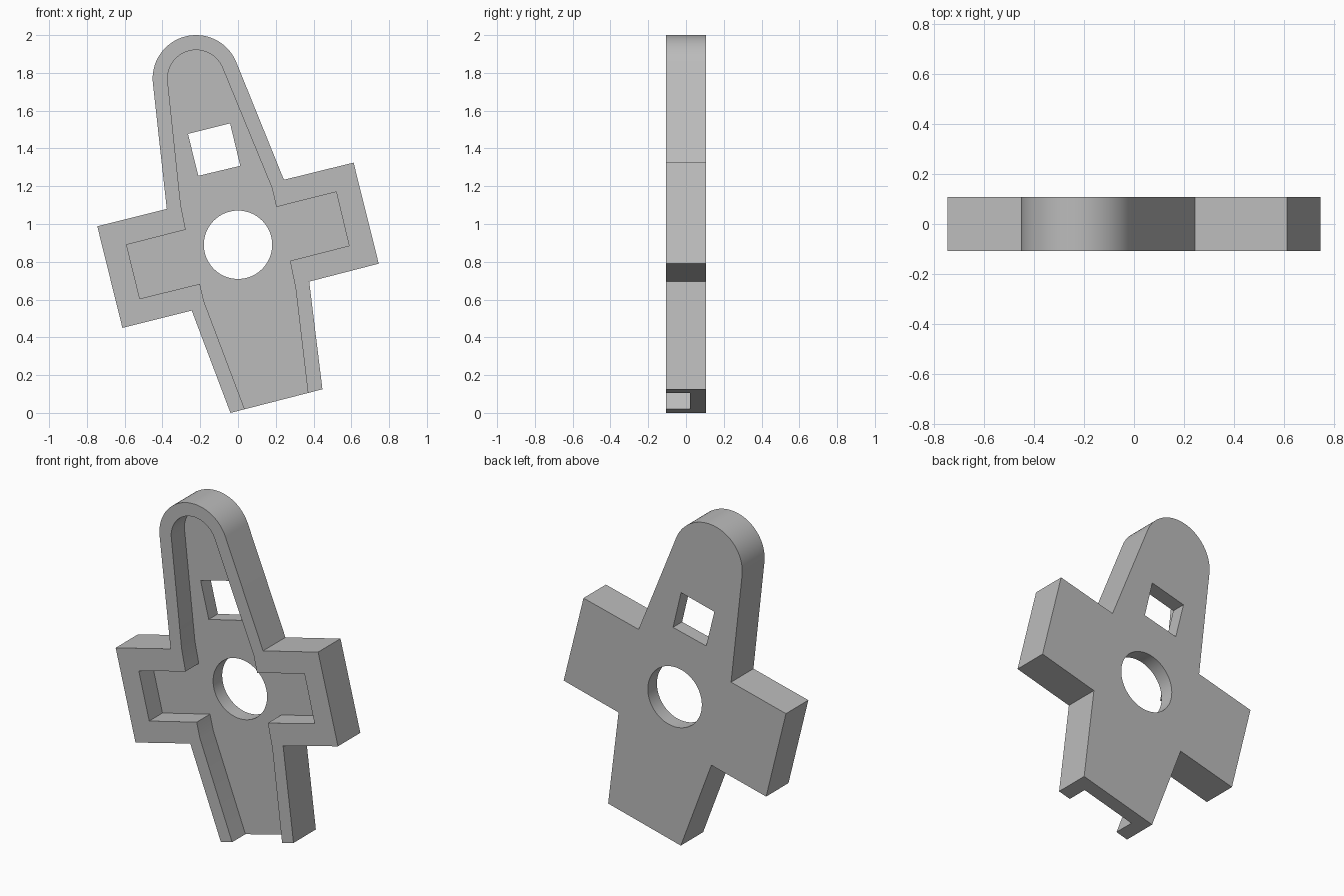
import bpy
import bmesh
from math import sin, cos, radians

if "Cube" in bpy.data.objects:
    bpy.data.objects.remove(bpy.data.objects["Cube"], do_unlink=True)

HALF = 0.107      # half the thickness
FLOOR = 0.02      # depth of the pocket floor
OUT = HALF + 0.1  # cutters reach past the faces

grey = bpy.data.materials.new("plain grey")
grey.use_nodes = True
grey.diffuse_color = (0.5, 0.5, 0.5, 1)
grey.node_tree.nodes["Principled BSDF"].inputs["Base Color"].default_value = grey.diffuse_color


def arc(cx, cz, r, start, end, steps):
    angles = [radians(start + (end - start) * i / steps) for i in range(steps + 1)]
    return [(cx + r * cos(a), cz + r * sin(a)) for a in angles]


def prism(name, profile, y0, y1):
    """Extrude an x-z profile from y0 to y1."""
    bm = bmesh.new()
    face = bm.faces.new([bm.verts.new((x, y0, z)) for x, z in profile])
    side = bmesh.ops.extrude_face_region(bm, geom=[face])
    moved = [v for v in side["geom"] if isinstance(v, bmesh.types.BMVert)]
    bmesh.ops.translate(bm, verts=moved, vec=(0, y1 - y0, 0))
    bmesh.ops.recalc_face_normals(bm, faces=bm.faces)
    mesh = bpy.data.meshes.new(name)
    bm.to_mesh(mesh)
    bm.free()
    mesh.materials.append(grey)
    obj = bpy.data.objects.new(name, mesh)
    bpy.context.collection.objects.link(obj)
    return obj


# Tilted cross-shaped plate with a rounded top
outline = [(-0.04, 0), (0.447, 0.125), (0.377, 0.695), (0.745, 0.79), (0.612, 1.325), (0.243, 1.234)]
outline += arc(-0.222, 1.77, 0.23, 22.5, 185.5, 40)
outline += [(-0.377, 1.08), (-0.745, 0.988), (-0.612, 0.45), (-0.245, 0.542)]
plate = prism("cross_plate", outline, -HALF, HALF)

# Pocket in the front, open at the foot
pocket = [(0.077, -0.09), (0.385, -0.02), (0.305, 0.66), (0.275, 0.805), (0.588, 0.885),
          (0.52, 1.17), (0.203, 1.09), (0.18, 1.19)]
pocket += arc(-0.222, 1.77, 0.151, 22.5, 185.5, 40)
pocket += [(-0.303, 1.1), (-0.277, 0.97), (-0.59, 0.89), (-0.52, 0.605), (-0.202, 0.683), (-0.18, 0.59)]

# Round hub hole and square window, both right through
window = [(-0.265, 1.477), (-0.042, 1.533), (0.012, 1.308), (-0.21, 1.255)]
hub = arc(0, 0.89, 0.181, 0, 354.375, 63)

bpy.context.view_layer.objects.active = plate
for name, profile, depth in (("pocket_cutter", pocket, FLOOR),
                             ("window_cutter", window, OUT),
                             ("hub_cutter", hub, OUT)):
    cutter = prism(name, profile, -OUT, depth)
    cutter.hide_render = True
    mod = plate.modifiers.new(name, "BOOLEAN")
    mod.operation = "DIFFERENCE"
    mod.solver = "EXACT"
    mod.object = cutter
    bpy.ops.object.modifier_apply(modifier=mod.name)
    bpy.data.objects.remove(cutter, do_unlink=True)

# Smooth curves, sharp corners
plate.select_set(True)
bpy.ops.object.shade_smooth_by_angle(angle=radians(12))
